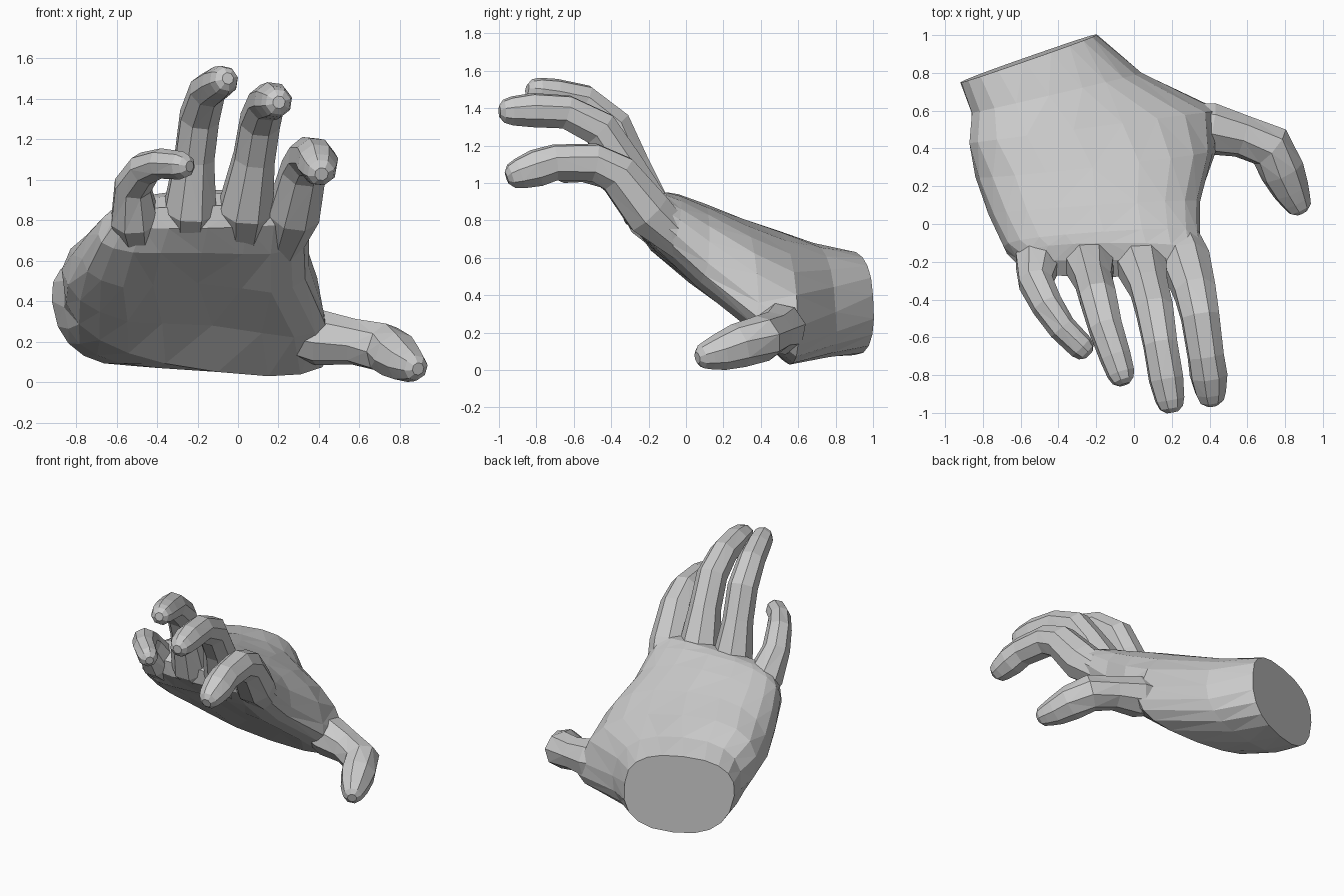
import bpy, bmesh
from math import cos, sin, pi, copysign
from mathutils import Vector as V

if "Cube" in bpy.data.objects:
    bpy.data.objects.remove(bpy.data.objects["Cube"])


def loft(name, rings):
    """Skin a list of closed rings and cap both ends."""
    bm = bmesh.new()
    loops = [[bm.verts.new(p) for p in ring] for ring in rings]
    n = len(loops[0])
    for a, b in zip(loops, loops[1:]):
        for i in range(n):
            j = (i + 1) % n
            bm.faces.new((a[i], a[j], b[j], b[i]))
    bm.faces.new(loops[0])
    bm.faces.new(loops[-1])
    bmesh.ops.triangulate(bm, faces=[f for f in bm.faces if len(f.verts) == 4])
    bmesh.ops.recalc_face_normals(bm, faces=bm.faces)
    me = bpy.data.meshes.new(name)
    bm.to_mesh(me)
    bm.free()
    ob = bpy.data.objects.new(name, me)
    bpy.context.collection.objects.link(ob)
    return ob


def power(x, p):
    return copysign(abs(x) ** p, x)


def palm_ring(left, right, top, bottom, hollow=0, n=20, p=0.8):
    """Rounded section through four side points, dented below by hollow."""
    L, R, T, B = V(left), V(right), V(top), V(bottom)
    c = (L + R) / 2
    ring = []
    for k in range(n):
        a = 2 * pi * k / n
        x, s = power(cos(a), p), power(sin(a), p)
        q = c + (R - L) / 2 * x + ((T if s > 0 else B) - c) * abs(s)
        if s < 0:
            q += (T - B).normalized() * hollow * max(0, 1 - (x / .6) ** 2)
        ring.append(q)
    return ring


def finger(name, pts, up, n=8):
    """Tapered tube along (x, y, z, radius) points with a rounded tip."""
    P = [V(q[:3]) for q in pts]
    rad = [q[3] for q in pts]
    d = (P[-1] - P[-2]).normalized()
    r = rad[-1]
    P += [P[-1] + d * r * 0.55, P[-1] + d * r * 0.85]
    rad += [r * 0.8, r * 0.4]
    rings = []
    for i, c in enumerate(P):
        t = (P[min(i + 1, len(P) - 1)] - P[max(i - 1, 0)]).normalized()
        side = t.cross(V(up)).normalized()
        nor = side.cross(t)
        rings.append([c + (side * cos(a) + nor * sin(a)) * rad[i]
                      for a in (2 * pi * (k + 0.5) / n for k in range(n))])
    return loft(name, rings)


# palm and wrist, from the cut end to the webs between the fingers
hand = loft("hand", [palm_ring(*s) for s in (
    ((-.92, .75, .40), (-.20, 1.0, .40), (-.58, .86, .64), (-.52, .90, .08)),
    ((-.86, .59, .37), (.04, .80, .31), (-.45, .68, .68), (-.40, .72, .07)),
    ((-.85, .43, .39), (.45, .60, .23), (-.32, .50, .74), (-.10, .52, .05)),
    ((-.84, .25, .48), (.42, .39, .36), (-.22, .30, .81), (-.12, .29, .23), .05),
    ((-.77, .05, .61), (.35, .12, .57), (-.20, .10, .89), (-.20, .03, .43), .06),
    ((-.69, -.12, .73), (.35, -.05, .72), (-.16, -.04, .94), (-.18, -.18, .62), .02),
    ((-.62, -.18, .80), (.37, -.17, .82), (-.13, -.10, .95), (-.15, -.275, .76)),
    ((-.57, -.22, .85), (.33, -.22, .88), (-.13, -.19, .93), (-.15, -.28, .87)),
)])

# fingers and thumb: path points with radius
UP = (0, .6, .8)
digits = [
    finger("index_finger", [
        (.21, .02, .64, .09), (.275, -.20, .84, .137), (.325, -.365, 1.05, .117),
        (.35, -.49, 1.11, .107), (.38, -.70, 1.11, .1), (.395, -.80, 1.08, .103),
        (.405, -.89, 1.05, .085)], UP),
    finger("middle_finger", [
        (.02, .01, .62, .09), (.04, -.215, .86, .142), (.08, -.34, 1.11, .108),
        (.11, -.46, 1.29, .105), (.14, -.64, 1.38, .095), (.17, -.82, 1.39, .095),
        (.19, -.93, 1.385, .08)], UP),
    finger("ring_finger", [
        (-.25, .0, .62, .09), (-.235, -.21, .86, .138), (-.215, -.30, 1.11, .104),
        (-.19, -.39, 1.31, .103), (-.15, -.55, 1.44, .093), (-.10, -.70, 1.475, .085),
        (-.07, -.79, 1.49, .075)], UP),
    finger("little_finger", [
        (-.48, -.02, .62, .08), (-.51, -.20, .81, .125), (-.52, -.31, .97, .095),
        (-.46, -.43, 1.055, .085), (-.38, -.55, 1.08, .075),
        (-.28, -.65, 1.07, .07)], UP),
    finger("thumb", [
        (.20, .54, .25, .10), (.40, .505, .22, .14), (.57, .465, .20, .115),
        (.72, .41, .17, .125), (.785, .28, .13, .12), (.83, .18, .095, .10),
        (.86, .12, .08, .08)], (.1, .2, 1)),
]

# fuse the digits into the palm
for d in digits:
    m = hand.modifiers.new(d.name, 'BOOLEAN')
    m.operation = 'UNION'
    m.solver = 'EXACT'
    m.object = d
dg = bpy.context.evaluated_depsgraph_get()
fused = bpy.data.meshes.new_from_object(hand.evaluated_get(dg))
hand.modifiers.clear()
hand.data = fused
for d in digits:
    bpy.data.objects.remove(d)
